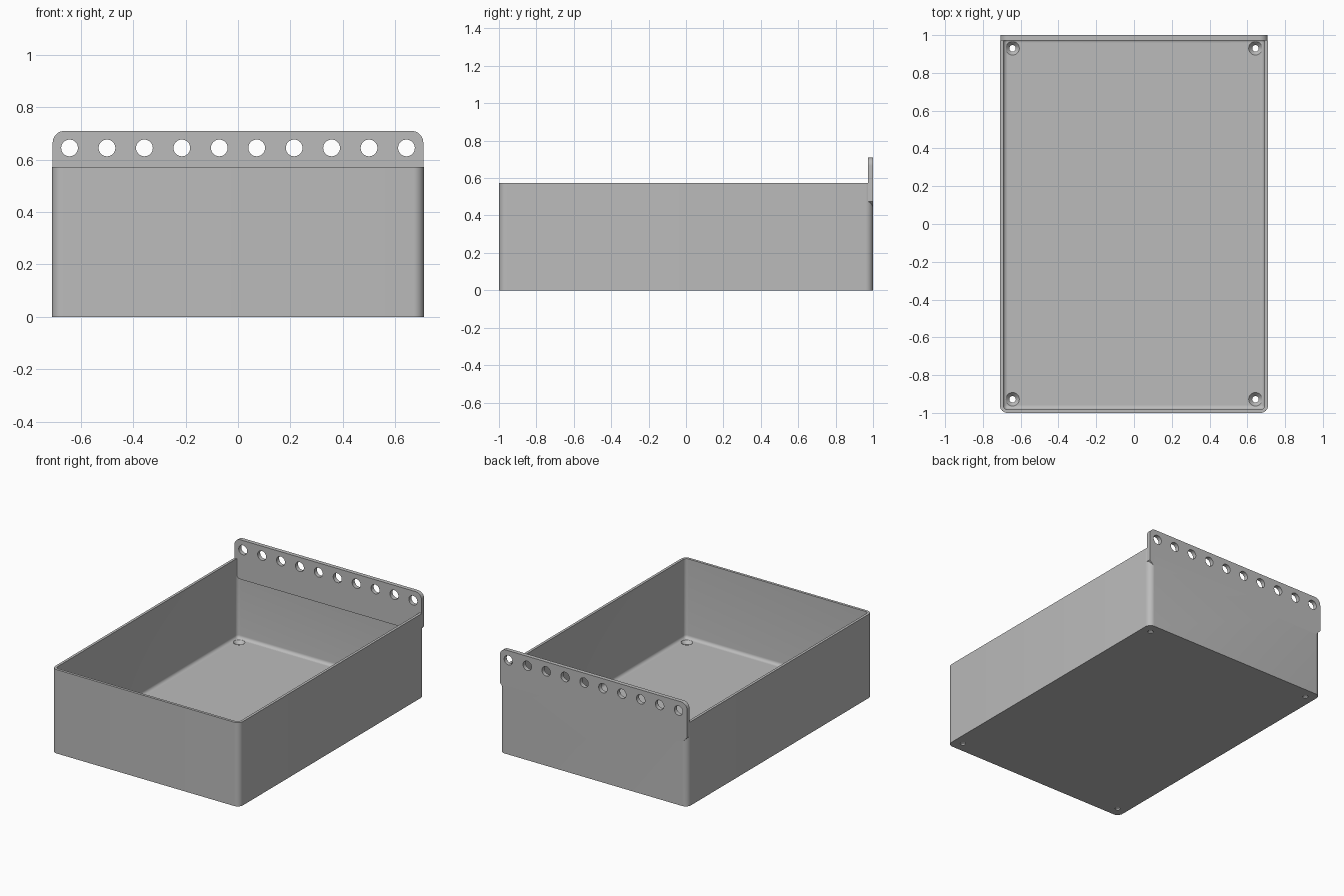
import bpy, bmesh
from math import sin, cos, pi

if "Cube" in bpy.data.objects:
    bpy.data.objects.remove(bpy.data.objects["Cube"])

W, L, H = 0.71, 1.0, 0.573        # half width, half length, box height
WALL, FLOOR, CORNER = 0.018, 0.03, 0.04
FILLET = 0.022                    # inside floor edge

grey = bpy.data.materials.new("plain grey")
grey.use_nodes = True
colour = (0.5, 0.5, 0.5, 1)
grey.diffuse_color = colour
grey.node_tree.nodes["Principled BSDF"].inputs["Base Color"].default_value = colour


def make_object(name, bm):
    bmesh.ops.recalc_face_normals(bm, faces=bm.faces)
    mesh = bpy.data.meshes.new(name)
    bm.to_mesh(mesh)
    bm.free()
    mesh.materials.append(grey)
    obj = bpy.data.objects.new(name, mesh)
    bpy.context.collection.objects.link(obj)
    return obj


def arc(cx, cy, r, start, steps=8):
    return [(cx + r * cos(start + pi / 2 * i / steps),
             cy + r * sin(start + pi / 2 * i / steps)) for i in range(steps + 1)]


def rounded_ring(inset, r):
    x, y = W - inset - r, L - inset - r
    corners = [(x, y), (-x, y), (-x, -y), (x, -y)]
    return [p for i, (cx, cy) in enumerate(corners) for p in arc(cx, cy, r, i * pi / 2)]


def loft(name, rings):
    # Bridge closed rings of equal length and cap both ends
    bm = bmesh.new()
    loops = [[bm.verts.new(p) for p in ring] for ring in rings]
    n = len(loops[0])
    for a, b in zip(loops, loops[1:]):
        for i in range(n):
            bm.faces.new((a[i], a[(i + 1) % n], b[(i + 1) % n], b[i]))
    bm.faces.new(loops[0])
    bm.faces.new(loops[-1])
    return make_object(name, bm)


def flat_ring(inset, r, z):
    return [(x, y, z) for x, y in rounded_ring(inset, r)]


def round_ring(x, y, z, r, n=32):
    return [(x + r * cos(2 * pi * i / n), y + r * sin(2 * pi * i / n), z) for i in range(n)]


def boolean(target, tool, operation):
    mod = target.modifiers.new(tool.name, "BOOLEAN")
    mod.operation, mod.solver, mod.object = operation, "EXACT", tool
    bpy.context.view_layer.objects.active = target
    bpy.ops.object.modifier_apply(modifier=mod.name)
    bpy.data.objects.remove(tool)


# Open box: outer wall, rim, inner wall, filleted floor
rings = [flat_ring(0, CORNER, 0), flat_ring(0, CORNER, H),
         flat_ring(WALL, CORNER - WALL, H)]
for i in range(7):
    a = pi / 2 * i / 6
    step = FILLET * (1 - cos(a))
    rings.append(flat_ring(WALL + step, CORNER - WALL - step * 0.95,
                           FLOOR + FILLET * (1 - sin(a))))
box = loft("open_box", rings)

# Rear hanging plate: rounded top corners, chamfered lower corners
TOP, LOW, R = 0.71, 0.44, 0.045
X = W - 0.002
outline = arc(X - R, TOP - R, R, 0) + arc(R - X, TOP - R, R, pi / 2)
outline += [(-X, LOW + 0.035), (-X + 0.035, LOW), (X - 0.035, LOW), (X, LOW + 0.035)]
plate = loft("hanging_plate", [[(x, y, z) for x, z in outline] for y in (0.972, L)])
boolean(box, plate, "UNION")

# Row of ten hanging holes
for i in range(10):
    x = (i - 4.5) * 0.143
    ring = round_ring(x, 0.645, 0, 0.032)
    cutter = loft("hole_cutter", [[(px, y, pz) for px, pz, _ in ring] for y in (0.9, 1.1)])
    boolean(box, cutter, "DIFFERENCE")

# Countersunk screw holes in the floor corners
for x in (-0.643, 0.643):
    for y in (-0.928, 0.93):
        cutter = loft("screw_cutter", [
            round_ring(x, y, -0.02, 0.017), round_ring(x, y, 0.009, 0.017),
            round_ring(x, y, FLOOR, 0.036), round_ring(x, y, FLOOR + 0.01, 0.036)])
        boolean(box, cutter, "DIFFERENCE")

box.name = "storage_box"
bpy.ops.object.select_all(action="DESELECT")
box.select_set(True)
bpy.context.view_layer.objects.active = box
bpy.ops.object.shade_smooth_by_angle(angle=pi / 6)
